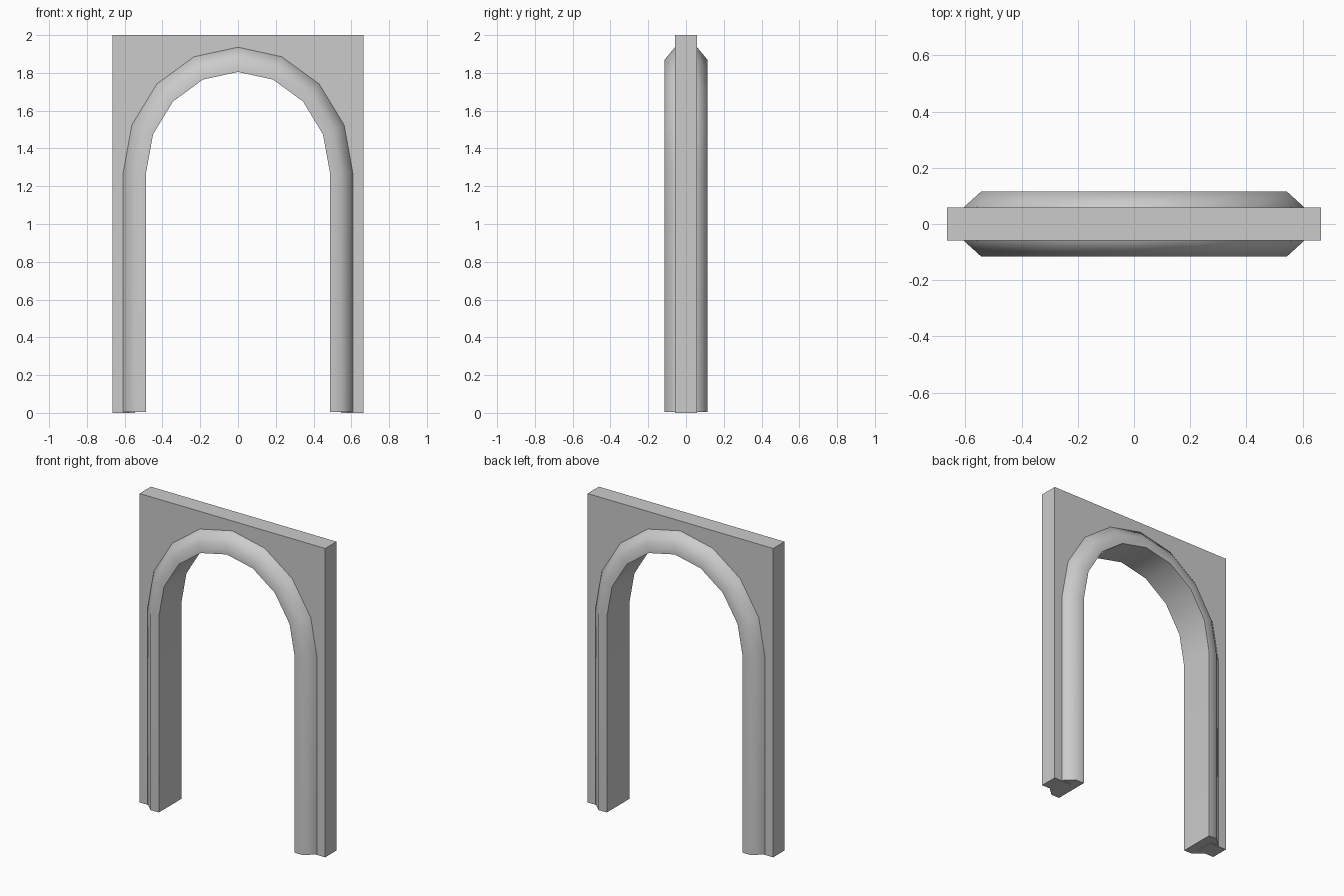
import bpy, bmesh, math

if "Cube" in bpy.data.objects:
    bpy.data.objects.remove(bpy.data.objects["Cube"])

SPRING = 1.27      # height where the arch begins
STEPS = 8          # segments in the half ellipse

stone = bpy.data.materials.new("grey_stone")
stone.diffuse_color = (0.6, 0.6, 0.6, 1)
stone.use_nodes = True
stone.node_tree.nodes["Principled BSDF"].inputs["Base Color"].default_value = stone.diffuse_color


def arch_path(rx, rz, bottom):
    """Points up the right leg, over the arch and down the left leg."""
    pts = [(rx, bottom)]
    for i in range(STEPS + 1):
        a = math.pi * i / STEPS
        pts.append((rx * math.cos(a), SPRING + rz * math.sin(a)))
    return pts + [(-rx, bottom)]


def make_object(name, bm):
    bmesh.ops.recalc_face_normals(bm, faces=bm.faces)
    mesh = bpy.data.meshes.new(name)
    bm.to_mesh(mesh)
    bm.free()
    mesh.materials.append(stone)
    obj = bpy.data.objects.new(name, mesh)
    bpy.context.collection.objects.link(obj)
    return obj


# Thin rectangular wall with an arched opening
bm = bmesh.new()
outline = [(-0.665, 0), (-0.665, 2), (0.665, 2), (0.665, 0)]
outline += arch_path(0.545, 0.598, 0)
face = bm.faces.new([bm.verts.new((x, -0.058, z)) for x, z in outline])
extruded = bmesh.ops.extrude_face_region(bm, geom=[face])
moved = [v for v in extruded["geom"] if isinstance(v, bmesh.types.BMVert)]
bmesh.ops.translate(bm, verts=moved, vec=(0, 0.116, 0))
make_object("wall", bm)

# Chamfered moulding swept around the opening: (x radius, z radius, y)
section = [(0.608, 0.666, -0.058), (0.545, 0.598, -0.115),
           (0.487, 0.535, -0.115), (0.487, 0.535, 0.115),
           (0.545, 0.598, 0.115), (0.608, 0.666, 0.058)]
bm = bmesh.new()
rails = [[bm.verts.new((x, y, z)) for x, z in arch_path(rx, rz, 0.004)]
         for rx, rz, y in section]
for k, rail in enumerate(rails):
    nxt = rails[(k + 1) % len(rails)]
    for i in range(len(rail) - 1):
        bm.faces.new((rail[i], rail[i + 1], nxt[i + 1], nxt[i]))
for end in (0, -1):
    bm.faces.new([rail[end] for rail in rails])
moulding = make_object("arch_moulding", bm)

bpy.context.view_layer.objects.active = moulding
moulding.select_set(True)
bpy.ops.object.shade_smooth_by_angle(angle=math.radians(60))
